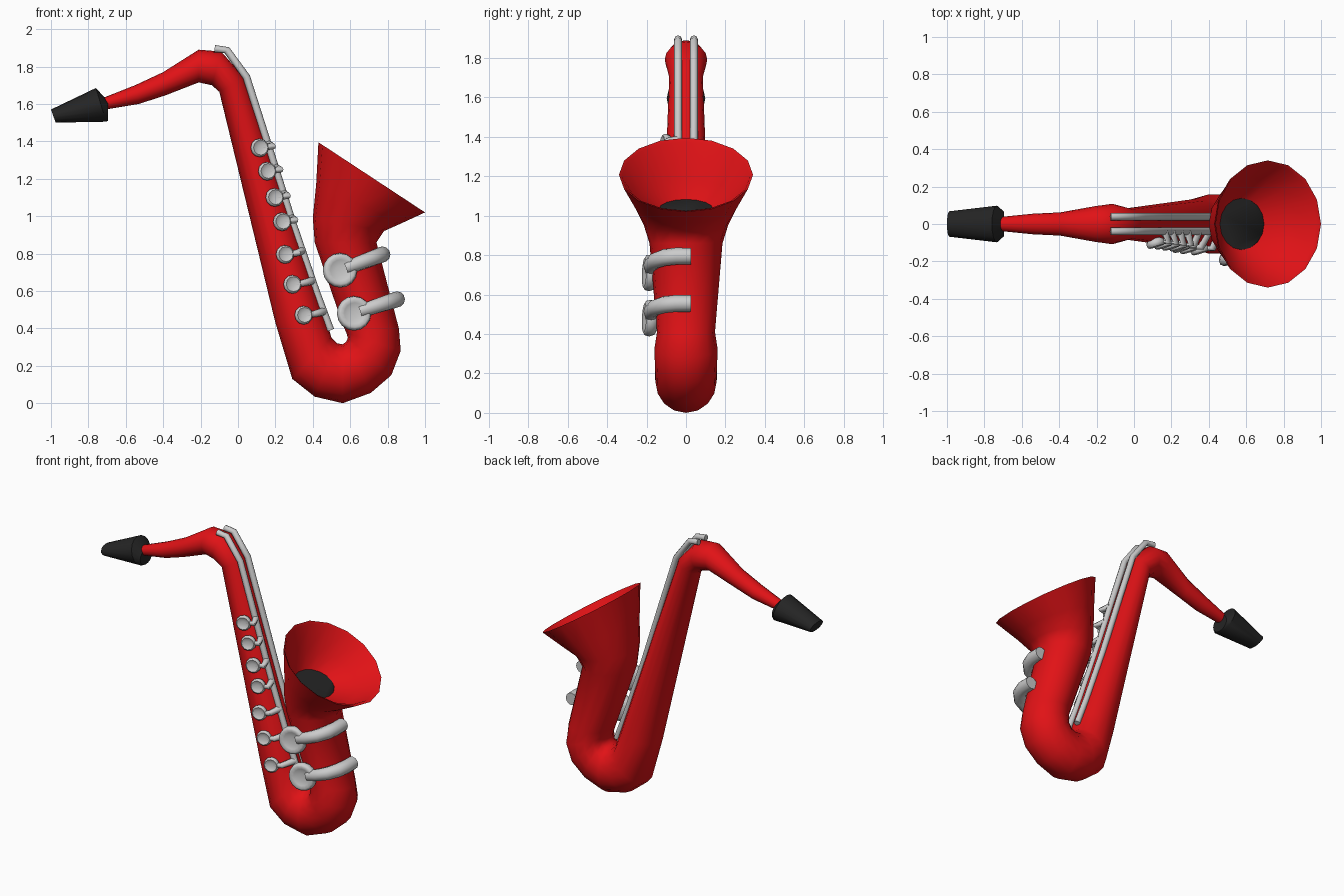
import bpy, bmesh, math
from mathutils import Vector

if "Cube" in bpy.data.objects:
    bpy.data.objects.remove(bpy.data.objects["Cube"])


def material(name, rgb):
    m = bpy.data.materials.new(name)
    m.diffuse_color = (*rgb, 1)
    m.use_nodes = True
    m.node_tree.nodes["Principled BSDF"].inputs["Base Color"].default_value = m.diffuse_color
    return m


RED = material("red_lacquer", (0.75, 0.006, 0.008))
BLACK = material("black", (0.018, 0.018, 0.018))


def skin(name, rings, mat=None, caps=(True, True), angle=60):
    """Bridge a list of equally sized point rings into one smooth object."""
    bm = bmesh.new()
    vs = [[bm.verts.new(p) for p in ring] for ring in rings]
    n = len(vs[0])
    for a, b in zip(vs, vs[1:]):
        for i in range(n):
            j = (i + 1) % n
            bm.faces.new((a[i], a[j], b[j], b[i]))
    if caps[0]:
        bm.faces.new(vs[0][::-1])
    if caps[1]:
        bm.faces.new(vs[-1])
    bmesh.ops.recalc_face_normals(bm, faces=bm.faces)
    me = bpy.data.meshes.new(name)
    bm.to_mesh(me)
    bm.free()
    ob = bpy.data.objects.new(name, me)
    bpy.context.collection.objects.link(ob)
    if mat:
        me.materials.append(mat)
    bpy.ops.object.select_all(action='DESELECT')
    ob.select_set(True)
    bpy.context.view_layer.objects.active = ob
    bpy.ops.object.shade_smooth_by_angle(angle=math.radians(angle))
    return ob


def section(ax, az, bx, bz, w, n=16):
    """Oval between two points of the side profile, half-width w in y."""
    a, b = Vector((ax, 0, az)), Vector((bx, 0, bz))
    c, u = (a + b) / 2, (a - b) / 2
    return [c + u * math.cos(t) + Vector((0, w * math.sin(t), 0))
            for t in (2 * math.pi * i / n for i in range(n))]


def tube(name, pts, r, n=10):
    """Round bar along a path; r is one radius or one per point."""
    pts = [Vector(p) for p in pts]
    rs = r if isinstance(r, (list, tuple)) else [r] * len(pts)
    rings = []
    for i, p in enumerate(pts):
        d = (pts[min(i + 1, len(pts) - 1)] - pts[max(i - 1, 0)]).normalized()
        u = d.cross(Vector((0, 0, 1)))
        u.normalize()
        v = d.cross(u)
        rings.append([p + rs[i] * (u * math.cos(t) + v * math.sin(t))
                      for t in (2 * math.pi * k / n for k in range(n))])
    return skin(name, rings)


def cup(name, centre, normal, r, t, n=16):
    """Dished key cup, turned around its normal."""
    q = Vector(normal).to_track_quat('Z', 'Y')
    prof = [(0.6, -1), (0.9, -0.6), (1, 0.1), (0.95, 0.75), (0.8, 1), (0.6, 0.75), (0.25, 0.6)]
    rings = [[Vector(centre) + q @ Vector((r * k * math.cos(a), r * k * math.sin(a), t * h))
              for a in (2 * math.pi * i / n for i in range(n))] for k, h in prof]
    return skin(name, rings)


# red body: neck, main tube, bow, bell and the bell's inner wall
BODY = [
    (-0.74, 1.565, -0.74, 1.625, .035),
    (-0.53, 1.60, -0.55, 1.70, .055),
    (-0.39, 1.645, -0.40, 1.77, .062),
    (-0.21, 1.715, -0.21, 1.89, .095),
    (-0.14, 1.70, -0.09, 1.88, .108),
    (-0.10, 1.665, 0.035, 1.74, .085),
    (0.20, 0.43, 0.465, 0.46, .135),
    (0.29, 0.13, 0.50, 0.35, .157),
    (0.41, 0.035, 0.53, 0.32, .157),
    (0.56, 0.0, 0.56, 0.315, .155),
    (0.71, 0.055, 0.58, 0.33, .155),
    (0.82, 0.15, 0.587, 0.35, .158),
    (0.87, 0.28, 0.58, 0.375, .16),
    (0.86, 0.40, 0.56, 0.42, .147),
    (0.74, 0.86, 0.41, 0.86, .185),
    (0.78, 0.92, 0.40, 0.99, .215),
    (0.87, 0.96, 0.418, 1.17, .27),
    (1.0, 1.02, 0.43, 1.395, .34),
    (0.975, 1.025, 0.437, 1.375, .325),
    (0.84, 0.97, 0.435, 1.19, .245),
    (0.69, 0.98, 0.46, 1.08, .135),
]
skin("body_and_bell", [section(*s) for s in BODY], RED, (True, False))

# dark opening inside the bell
skin("bell_opening", [section(0.70, 0.96, 0.45, 1.06, .14),
                      section(0.695, 0.982, 0.457, 1.084, .138)], BLACK)

# mouthpiece
skin("mouthpiece", [section(-0.975, 1.50, -1.0, 1.57, .068),
                    section(-0.705, 1.505, -0.76, 1.685, .098),
                    section(-0.695, 1.51, -0.695, 1.615, .065)], BLACK, angle=35)

# twin rods along the tube
ROD = [(-0.125, 1.895), (-0.06, 1.888), (0.045, 1.745), (0.155, 1.40),
       (0.29, 0.97), (0.42, 0.59), (0.495, 0.39)]
for side, y in (("front", -0.04), ("back", 0.04)):
    tube(f"rod_{side}", [(x, y, z) for x, z in ROD], .02, 8)


def rod_x(z):
    for (x0, z0), (x1, z1) in zip(ROD, ROD[1:]):
        if z1 <= z <= z0:
            return x0 + (x1 - x0) * (z0 - z) / (z0 - z1)
    return ROD[-1][0]


# seven small keys with arms reaching the rod
KEYS = [(.115, 1.365), (.155, 1.24), (.195, 1.10), (.235, .97), (.25, .795), (.29, .635), (.35, .47)]
for i, (x, z) in enumerate(KEYS):
    y = -0.10 - 0.035 * (1.365 - z) / 0.9
    cup(f"key_cup_{i}", (x, y, z), (0.3, -1, 0.08), .05, .022, 12)
    tube(f"key_arm_{i}", [(x + .02, y + .005, z), (x + .07, y + .005, z + .01),
                          (rod_x(z + .02), -0.04, z + .02)], [.014, .019, .022], 8)

# two large keys with thick arms wrapped round the bell tube
for i, (cx, cz, ex, ez) in enumerate([(.545, .71, .772, .795), (.62, .48, .85, .555)]):
    cup(f"large_key_cup_{i}", (cx, -.178, cz), (0.15, -1, 0.05), .093, .035)
    dx, dz = ex - cx, ez - cz
    path = [(.15, -.175), (.45, -.178), (.72, -.158), (.92, -.11), (1, -.05), (1, .025)]
    tube(f"large_key_arm_{i}", [(cx + dx * k, y, cz + dz * k) for k, y in path],
         [.034, .038, .041, .043, .043, .042], 12)
